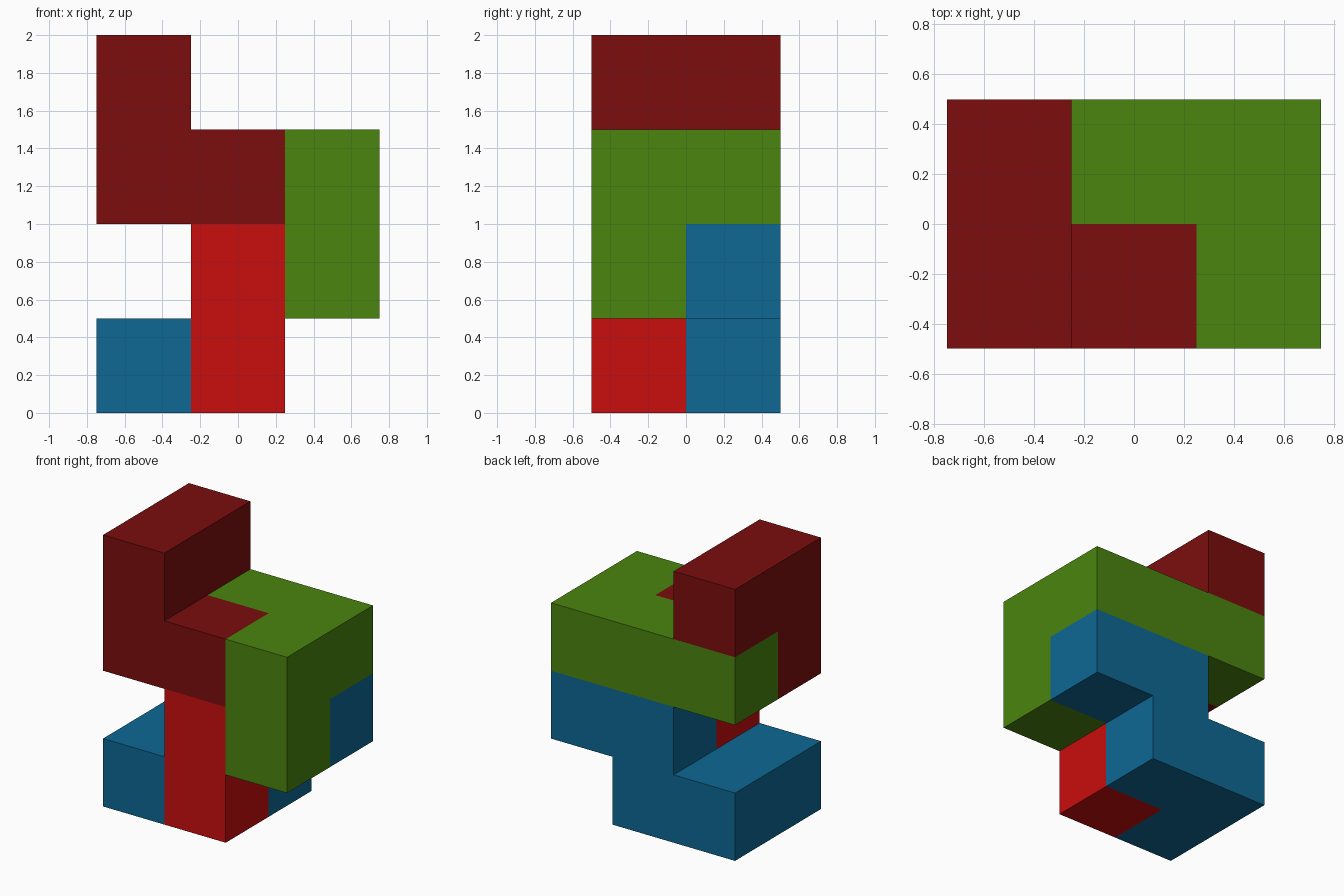
import bpy, bmesh, math
from mathutils import Vector

if "Cube" in bpy.data.objects:
    bpy.data.objects.remove(bpy.data.objects["Cube"])

S = 0.5                                   # edge of one cube cell
ORIGIN = Vector((-0.75, -0.5, 0.0))       # corner of cell (0, 0, 0)


def material(name, rgb):
    """Flat colour from 8-bit sRGB."""
    lin = [((c / 255 + 0.055) / 1.055) ** 2.4 if c > 10 else c / 255 / 12.92 for c in rgb]
    m = bpy.data.materials.new(name)
    m.diffuse_color = (*lin, 1.0)
    m.use_nodes = True
    m.node_tree.nodes["Principled BSDF"].inputs["Base Color"].default_value = m.diffuse_color
    return m


def puzzle_piece(name, cells, mat):
    """Closed solid made of joined cube cells, with no inner faces."""
    bm = bmesh.new()
    for cell in cells:
        centre = Vector(cell) + Vector((0.5, 0.5, 0.5))
        for axis in range(3):
            for sign in (-1, 1):
                step = [0, 0, 0]
                step[axis] = sign
                if tuple(a + b for a, b in zip(cell, step)) in cells:
                    continue
                n = Vector(step)
                u = Vector((n.y, n.z, n.x))
                v = n.cross(u)
                corners = [centre + 0.5 * (n + a * u + b * v)
                           for a, b in ((-1, -1), (1, -1), (1, 1), (-1, 1))]
                bm.faces.new([bm.verts.new(ORIGIN + S * c) for c in corners])
    bmesh.ops.remove_doubles(bm, verts=bm.verts[:], dist=1e-4)
    bmesh.ops.dissolve_limit(bm, angle_limit=math.radians(1),
                             verts=bm.verts[:], edges=bm.edges[:])
    bmesh.ops.recalc_face_normals(bm, faces=bm.faces[:])
    me = bpy.data.meshes.new(name)
    bm.to_mesh(me)
    bm.free()
    me.materials.append(mat)
    bpy.context.collection.objects.link(bpy.data.objects.new(name, me))


# Interlocking pieces, cells as (x, y, z) counted from the front left bottom
puzzle_piece("base_piece",
             [(0, 0, 0), (0, 1, 0), (1, 1, 0), (1, 1, 1), (2, 1, 1)],
             material("blue", (14, 104, 148)))
puzzle_piece("front_post",
             [(1, 0, 0), (1, 0, 1)],
             material("red", (202, 14, 14)))
puzzle_piece("corner_piece",
             [(2, 0, 1), (2, 0, 2), (2, 1, 2), (1, 1, 2), (0, 1, 2)],
             material("green", (74, 133, 15)))
puzzle_piece("top_piece",
             [(1, 0, 2), (0, 0, 2), (0, 0, 3), (0, 1, 3)],
             material("dark red", (124, 13, 13)))
